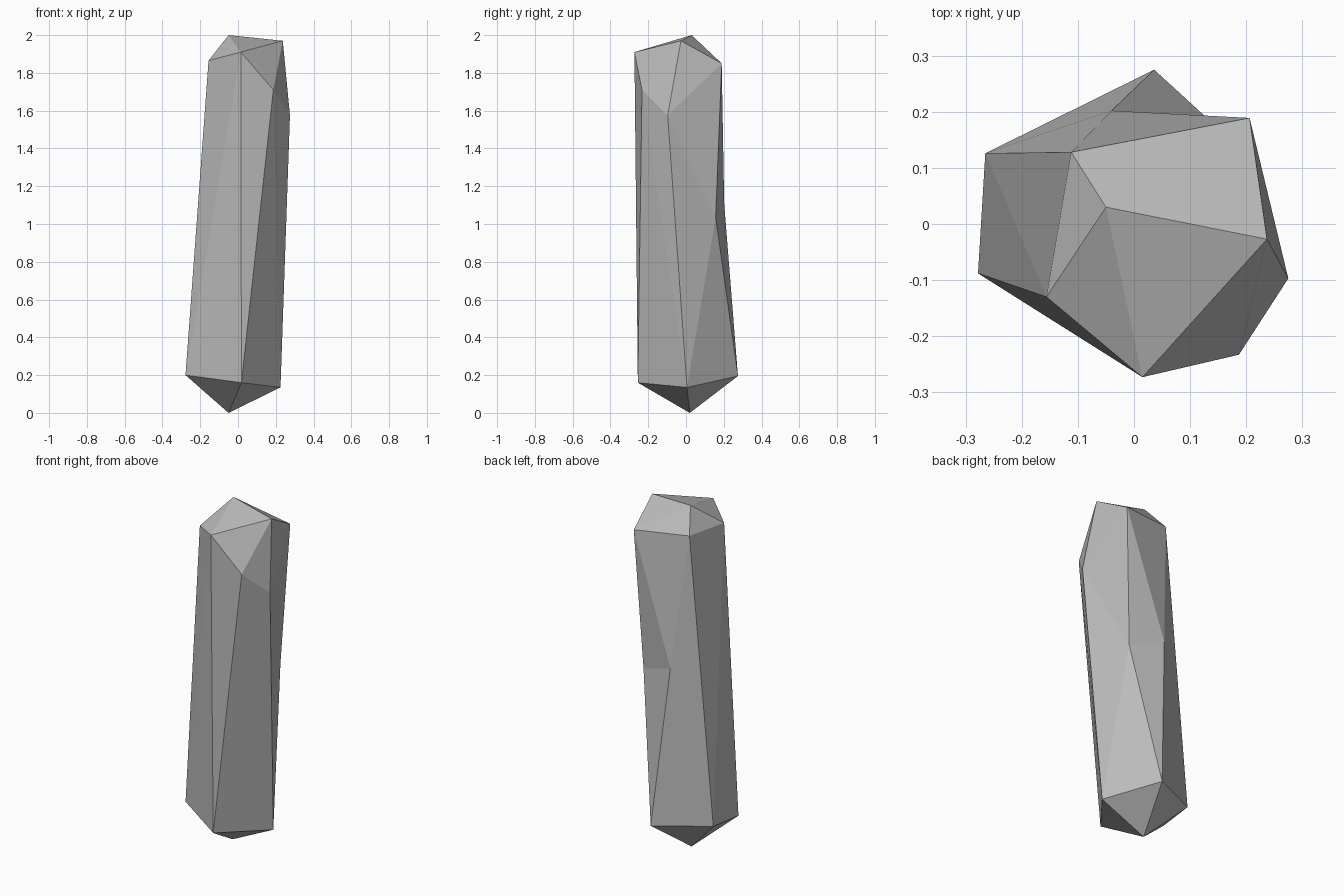
import bpy
import bmesh

cube = bpy.data.objects.get("Cube")
if cube:
    bpy.data.objects.remove(cube, do_unlink=True)

# Plain grey stone
stone = bpy.data.materials.new("grey_stone")
stone.use_nodes = True
grey = (0.5, 0.5, 0.5, 1)
stone.diffuse_color = grey
stone.node_tree.nodes["Principled BSDF"].inputs["Base Color"].default_value = grey

bm = bmesh.new()
corner = bm.verts.new


def facet(*verts):
    bm.faces.new(verts)


def cone(apex, ring):
    """Join a closed ring of corners to one point."""
    for a, b in zip(ring, ring[1:] + ring[:1]):
        facet(apex, a, b)


# Pointed ends
tip = corner((-.05, .03, 2))
foot = corner((-.05, .02, 0))

# Crown ring under the tip
crown_east = corner((.237, -.027, 1.97))
crown_north = corner((.206, .189, 1.85))
crown_back = corner((-.112, .128, 1.875))
crown_west = corner((-.156, -.13, 1.865))
crown_front = corner((.015, -.273, 1.91))

# Shoulder below the crown
shoulder_side = corner((.275, -.097, 1.575))
shoulder_front = corner((.187, -.233, 1.71))

# Chipped waist at the back
waist_side = corner((.165, .157, 1.035))
waist_back = corner((-.04, .202, 1.11))

# Base ring above the foot
base_east = corner((.225, .005, .135))
base_north = corner((.036, .275, .195))
base_back = corner((-.265, .126, .215))
base_west = corner((-.278, -.088, .2))
base_front = corner((.018, -.255, .16))

# Tip and foot facets
cone(tip, [crown_east, crown_north, crown_back, crown_west, crown_front])
cone(foot, [base_east, base_north, base_back, base_west, base_front])

# Shoulder facets
facet(crown_east, shoulder_side, crown_north)
facet(crown_east, shoulder_front, shoulder_side)
facet(crown_east, crown_front, shoulder_front)

# Front and right-hand facets
facet(crown_front, base_front, shoulder_front)
facet(shoulder_front, base_front, base_east)
facet(shoulder_front, base_east, shoulder_side)
facet(shoulder_side, base_east, waist_side)
facet(shoulder_side, waist_side, crown_north)

# Chipped back facets
facet(waist_side, base_east, base_north)
facet(waist_side, base_north, waist_back)
facet(crown_north, waist_side, waist_back)
facet(crown_north, waist_back, crown_back)
facet(crown_back, waist_back, base_back)
facet(waist_back, base_north, base_back)

# West facets
facet(crown_back, base_back, crown_west)
facet(crown_west, base_back, base_west)
facet(crown_west, base_west, crown_front)
facet(crown_front, base_west, base_front)

bmesh.ops.recalc_face_normals(bm, faces=bm.faces)
mesh = bpy.data.meshes.new("crystal_shard")
bm.to_mesh(mesh)
bm.free()
mesh.materials.append(stone)
shard = bpy.data.objects.new("crystal_shard", mesh)
bpy.context.collection.objects.link(shard)
